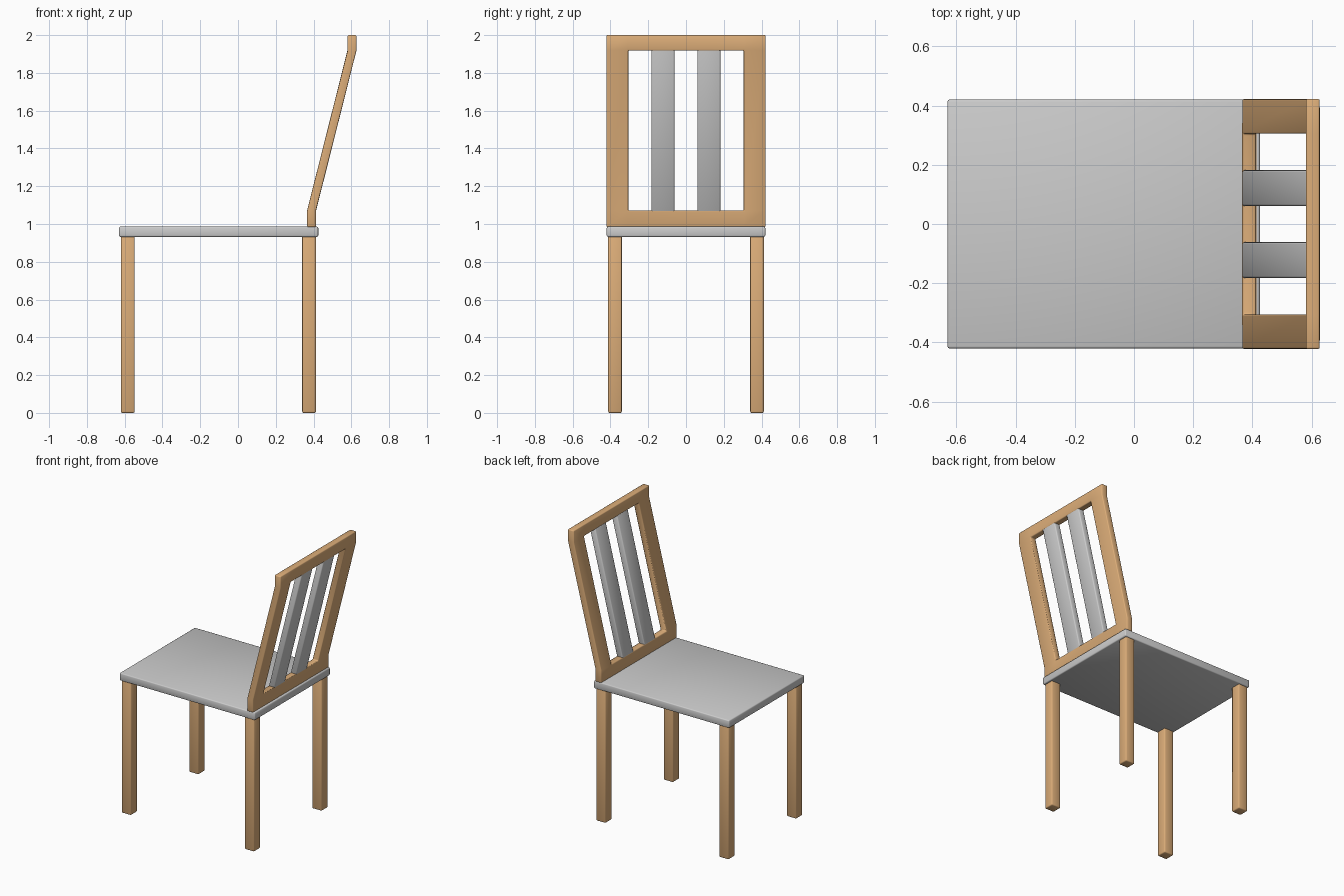
import bpy, bmesh

if "Cube" in bpy.data.objects:
    bpy.data.objects.remove(bpy.data.objects["Cube"])

wood = bpy.data.materials.new("wood")
wood.diffuse_color = (0.72, 0.42, 0.19, 1)
wood.use_nodes = True
wood.node_tree.nodes["Principled BSDF"].inputs["Base Color"].default_value = wood.diffuse_color


def finish(name, bm, bevel, material=None):
    bmesh.ops.recalc_face_normals(bm, faces=bm.faces)
    mesh = bpy.data.meshes.new(name)
    bm.to_mesh(mesh)
    bm.free()
    for poly in mesh.polygons:
        poly.use_smooth = True
    obj = bpy.data.objects.new(name, mesh)
    bpy.context.collection.objects.link(obj)
    if material:
        mesh.materials.append(material)
    mod = obj.modifiers.new("soft_edges", "BEVEL")
    mod.width = bevel
    mod.segments = 2
    mod.limit_method = "ANGLE"
    return obj


def box(name, x, y, z, bevel, material=None):
    bm = bmesh.new()
    bmesh.ops.create_cube(bm, size=1)
    for v in bm.verts:
        v.co = [lo + (c + 0.5) * (hi - lo) for c, (lo, hi) in zip(v.co, (x, y, z))]
    return finish(name, bm, bevel, material)


def bent_panel(name, profile, columns, depth, bevel, hole=None, material=None):
    """Sweep an (x, z) profile across y columns, leave out one cell, thicken along x."""
    bm = bmesh.new()
    grid = [[bm.verts.new((x, y, z)) for y in columns] for x, z in profile]
    for r in range(len(profile) - 1):
        for c in range(len(columns) - 1):
            if (r, c) != hole:
                bm.faces.new((grid[r][c], grid[r][c + 1], grid[r + 1][c + 1], grid[r + 1][c]))
    front = bm.faces[:]
    new = bmesh.ops.extrude_face_region(bm, geom=front, use_keep_orig=True)["geom"]
    verts = [g for g in new if isinstance(g, bmesh.types.BMVert)]
    bmesh.ops.translate(bm, verts=verts, vec=(depth, 0, 0))
    return finish(name, bm, bevel, material)


# Seat
box("seat", (-0.63, 0.425), (-0.42, 0.42), (0.932, 0.986), 0.007)

# Four legs
for end, x0 in (("front", -0.62), ("back", 0.34)):
    for side, y0 in (("right", -0.412), ("left", 0.34)):
        box(f"{end}_{side}_leg", (x0, x0 + 0.073), (y0, y0 + 0.072), (0, 0.937), 0.007, wood)

# Bent backrest frame with one opening
bent_panel("backrest_frame",
           [(0.366, 0.984), (0.366, 1.072), (0.58, 1.918), (0.58, 2.0)],
           [-0.422, -0.305, 0.305, 0.422], 0.047, 0.006, hole=(1, 1), material=wood)

# Two upright slats
for side, y0 in (("right", -0.183), ("left", 0.06)):
    bent_panel(f"{side}_backrest_slat", [(0.365, 1.063), (0.581, 1.925)],
               [y0, y0 + 0.122], 0.046, 0.007)
